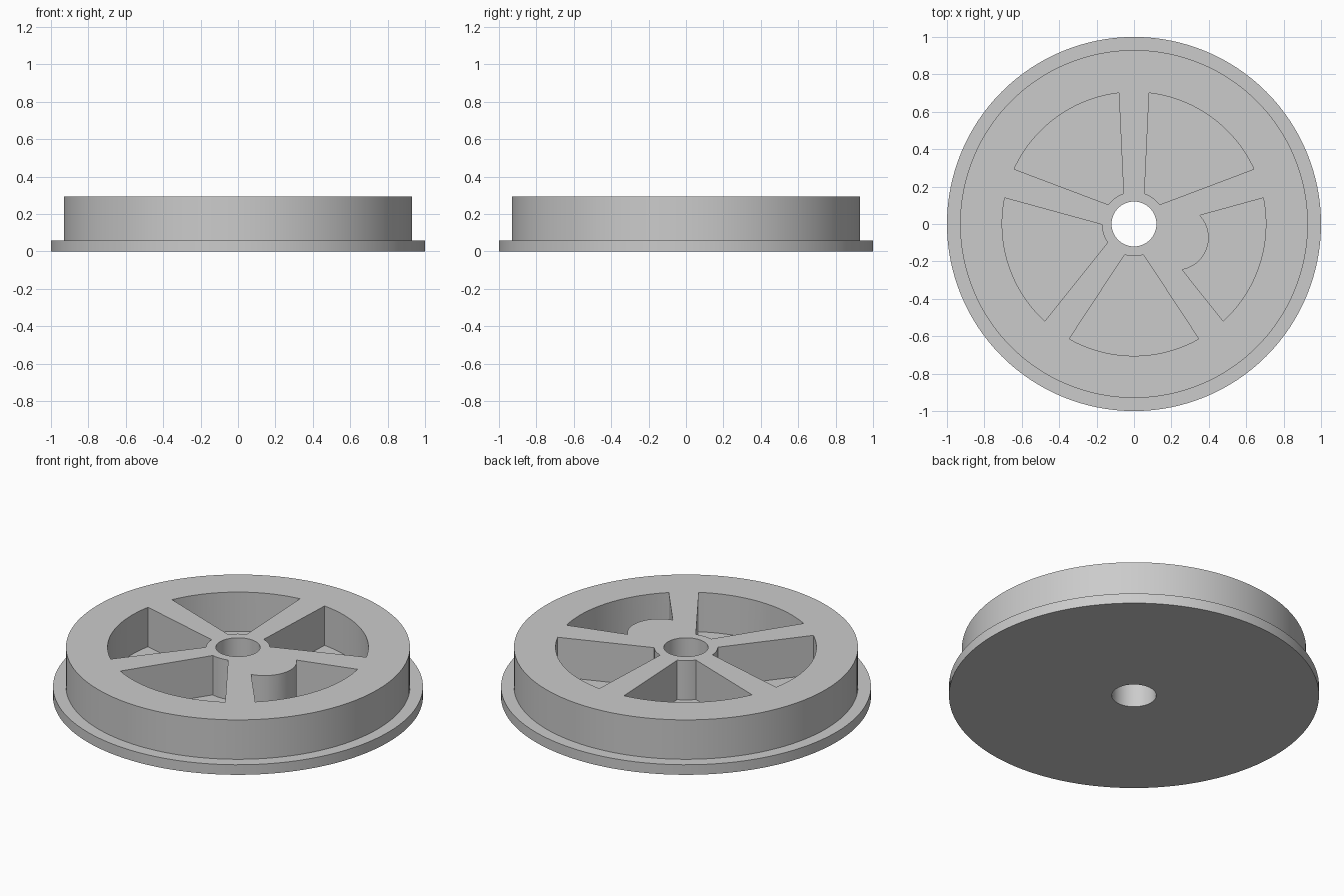
import bpy, bmesh
from math import sin, cos, pi, radians
from mathutils import Vector, Matrix

cube = bpy.data.objects.get("Cube")
if cube:
    bpy.data.objects.remove(cube, do_unlink=True)

HEIGHT, FLANGE = 0.295, 0.06
BODY_R, BORE_R = 0.93, 0.12
SEGMENTS = 128

grey = bpy.data.materials.new("plain grey")
grey.use_nodes = True
grey.diffuse_color = (0.6, 0.6, 0.6, 1)
grey.node_tree.nodes["Principled BSDF"].inputs["Base Color"].default_value = (0.6, 0.6, 0.6, 1)


def make_object(name, bm):
    bmesh.ops.recalc_face_normals(bm, faces=bm.faces)
    mesh = bpy.data.meshes.new(name)
    bm.to_mesh(mesh)
    bm.free()
    mesh.materials.append(grey)
    obj = bpy.data.objects.new(name, mesh)
    bpy.context.collection.objects.link(obj)
    return obj


def lathe(name, profile):
    """Spin a closed (radius, height) profile around z."""
    bm = bmesh.new()
    verts = [bm.verts.new((r, 0, z)) for r, z in profile]
    edges = [bm.edges.new((v, verts[i - 1])) for i, v in enumerate(verts)]
    bmesh.ops.spin(bm, geom=verts + edges, cent=(0, 0, 0), axis=(0, 0, 1),
                   angle=2 * pi, steps=SEGMENTS, use_merge=True)
    bmesh.ops.remove_doubles(bm, verts=bm.verts, dist=0.0001)
    return make_object(name, bm)


def arc(centre, radius, half, steps):
    """Points of an arc about +x, from -half to +half degrees."""
    angles = [radians(half * (2 * i / steps - 1)) for i in range(steps + 1)]
    return [Vector((centre + radius * cos(a), radius * sin(a), FLANGE)) for a in angles]


def add_pocket(bm, angle, inner):
    """Prism between the rim arc and an inner arc, turned to its place."""
    outline = arc(0, 0.705, 29.4, 24) + inner[::-1]
    turn = Matrix.Rotation(radians(angle), 4, "Z")
    face = bm.faces.new([bm.verts.new(turn @ p) for p in outline])
    top = bmesh.ops.extrude_face_region(bm, geom=[face])["geom"]
    bmesh.ops.translate(bm, vec=(0, 0, HEIGHT),
                        verts=[g for g in top if isinstance(g, bmesh.types.BMVert)])


# Wheel body with its flange and bore
wheel = lathe("flanged_wheel", [
    (BORE_R, 0), (1, 0), (1, FLANGE), (BODY_R, FLANGE),
    (BODY_R, HEIGHT), (BORE_R, HEIGHT)])

# Five blind pockets; the one at the left is bounded by the crank boss
hub_arc = arc(0, 0.172, 17, 8)
boss_arc = arc(0.237, 0.174, 61.3, 24)
bm = bmesh.new()
for i in range(5):
    add_pocket(bm, -18 + 72 * i, boss_arc if i == 0 else hub_arc)
cutter = make_object("pocket_cutter", bm)
cutter.hide_render = True

cut = wheel.modifiers.new("pockets", "BOOLEAN")
cut.operation = "DIFFERENCE"
cut.solver = "EXACT"
cut.object = cutter

bpy.ops.object.select_all(action="DESELECT")
wheel.select_set(True)
bpy.context.view_layer.objects.active = wheel
bpy.ops.object.modifier_apply(modifier=cut.name)
bpy.data.objects.remove(cutter, do_unlink=True)
bpy.ops.object.shade_smooth_by_angle(angle=radians(25))
